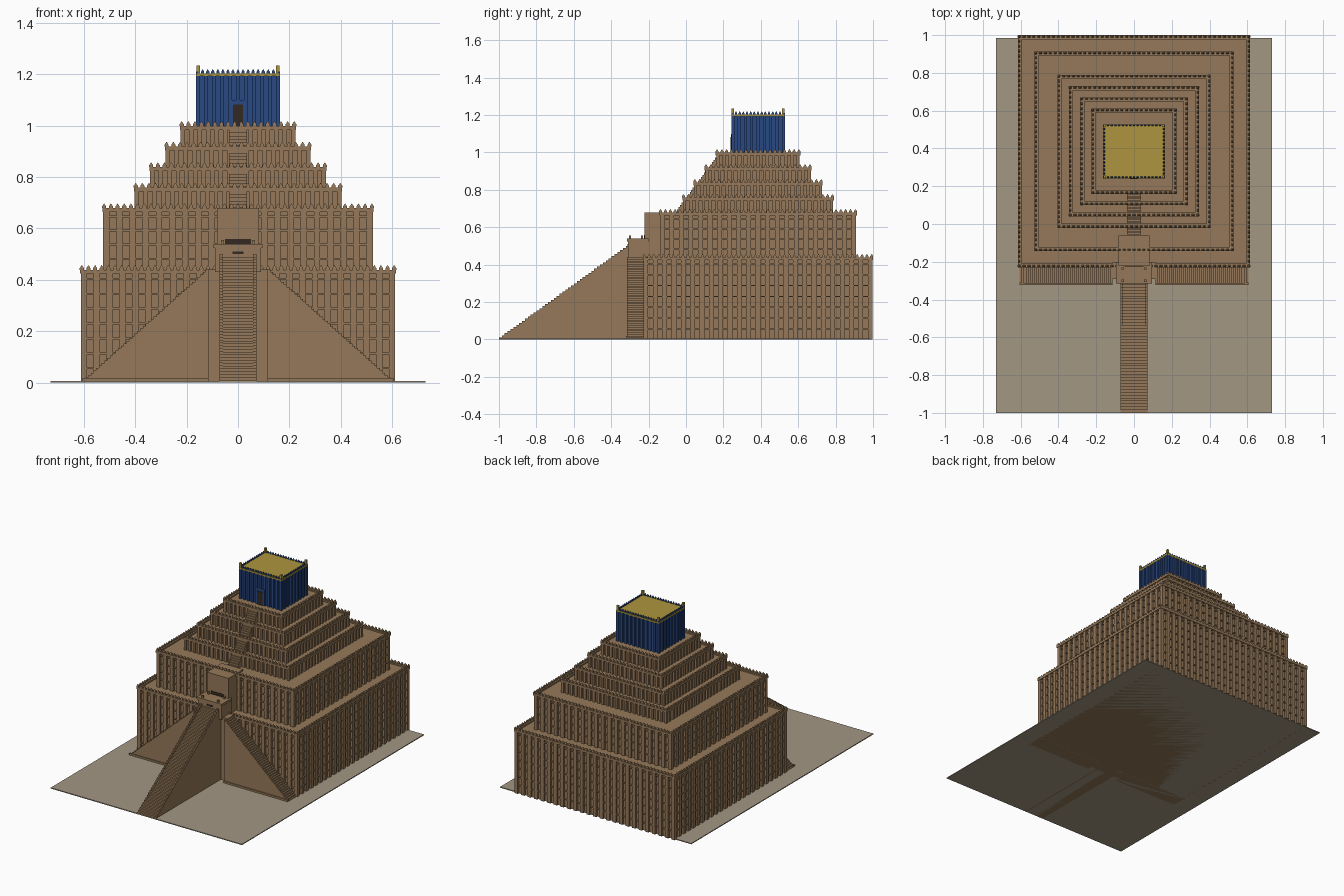
import bpy, bmesh
from mathutils import Matrix, Vector

if "Cube" in bpy.data.objects:
    bpy.data.objects.remove(bpy.data.objects["Cube"])

CY = 0.385  # centre of the stepped tower in y


def material(name, rgb):
    m = bpy.data.materials.new(name)
    m.diffuse_color = (*rgb, 1)
    m.use_nodes = True
    m.node_tree.nodes["Principled BSDF"].inputs["Base Color"].default_value = m.diffuse_color
    return m


BRICK = material("mud_brick", (0.30, 0.19, 0.10))
DARK = material("dark_opening", (0.035, 0.022, 0.015))
BLUE = material("blue_glaze", (0.022, 0.065, 0.23))
GOLD = material("gold", (0.42, 0.30, 0.05))
SAND = material("sand", (0.36, 0.31, 0.23))


def finish(bm, name, mat):
    bmesh.ops.recalc_face_normals(bm, faces=bm.faces)
    me = bpy.data.meshes.new(name)
    bm.to_mesh(me)
    bm.free()
    me.materials.append(mat)
    ob = bpy.data.objects.new(name, me)
    bpy.context.collection.objects.link(ob)
    return ob


def box(bm, x0, x1, y0, y1, z0, z1):
    m = Matrix.Translation(((x0 + x1) / 2, (y0 + y1) / 2, (z0 + z1) / 2))
    m = m @ Matrix.Diagonal((x1 - x0, y1 - y0, z1 - z0, 1))
    bmesh.ops.create_cube(bm, size=1, matrix=m)


def boxes(name, mat, *dims):
    bm = bmesh.new()
    for d in dims:
        box(bm, *d)
    return finish(bm, name, mat)


def prism(bm, pts, direction):
    f = bm.faces.new([bm.verts.new(p) for p in pts])
    g = bmesh.ops.extrude_face_region(bm, geom=[f])["geom"]
    bmesh.ops.translate(bm, vec=Vector(direction),
                        verts=[v for v in g if isinstance(v, bmesh.types.BMVert)])


def steps(n, a0, a1, z0, z1):
    """Outline of a solid flight climbing from a0 to a1."""
    pts = [(a0, z0)]
    for i in range(n):
        z = z0 + (z1 - z0) * (i + 1) / n
        pts += [(a0 + (a1 - a0) * i / n, z), (a0 + (a1 - a0) * (i + 1) / n, z)]
    return pts + [(a1, z0)]


def ring(bm, hx, hy, t, z0, z1):
    for s in (-1, 1):
        xs = sorted((s * hx, s * (hx - t)))
        ys = sorted((s * hy, s * (hy - t)))
        box(bm, *xs, CY - hy, CY + hy, z0, z1)
        box(bm, -hx + t, hx - t, CY + ys[0], CY + ys[1], z0, z1)


def along_sides(hx, hy, gap):
    """Evenly spaced points round a rectangle, with the wall direction."""
    for half, other, axis in ((hx, hy, 0), (hy, hx, 1)):
        n = max(2, round(2 * half / gap))
        for i in range(n + 1):
            a = -half + 2 * half * i / n
            for s in (-1, 1):
                yield ((a, CY + s * other) if axis == 0 else (s * other, CY + a)), axis


def pilasters(bm, hx, hy, gap, w, d, z0, z1):
    for (x, y), ax in along_sides(hx - w / 2, hy - w / 2, gap):
        u, v = (w / 2, d) if ax == 0 else (d, w / 2)
        # keep the outer face flush with the rectangle
        x = min(max(x, -hx + u), hx - u)
        y = min(max(y, CY - hy + v), CY + hy - v)
        x = x if ax == 0 else (hx - u) * (1 if x > 0 else -1)
        y = y if ax == 1 else CY + (hy - v) * (1 if y > CY else -1)
        box(bm, x - u, x + u, y - v, y + v, z0, z1)


def merlons(bm, hx, hy, gap, w, z0, h):
    for (x, y), ax in along_sides(hx, hy, gap):
        u, v = (w / 2, w / 3) if ax == 0 else (w / 3, w / 2)
        box(bm, x - u, x + u, y - v, y + v, z0, z0 + h * 0.4)
        m = Matrix.Translation((x, y, z0 + h * 0.7)) @ Matrix.Diagonal((u, v, 1, 1))
        m = m @ Matrix.Rotation(0.7853982, 4, 'Z')
        bmesh.ops.create_cone(bm, cap_ends=True, segments=4, radius1=1.3,
                              radius2=0, depth=h * 0.6, matrix=m)


# Ground slab
boxes("ground_slab", SAND, (-0.73, 0.73, -1, 0.985, 0, 0.006))

# Six terraces: half width, bottom, floor, pilaster gap, number of courses
tiers = [(0.615, 0, 0.43, 0.05, 7), (0.528, 0.43, 0.67, 0.05, 4),
         (0.405, 0.67, 0.75, 0.034, 0), (0.345, 0.75, 0.83, 0.034, 0),
         (0.285, 0.83, 0.91, 0.034, 0), (0.226, 0.91, 0.99, 0.034, 0)]
for k, (h, z0, z1, gap, courses) in enumerate(tiers, 1):
    bm = bmesh.new()
    c = h - 0.016
    box(bm, -c, c, CY - c, CY + c, z0, z1)
    finish(bm, f"terrace_{k}_core", BRICK)
    bm = bmesh.new()
    pilasters(bm, h - 0.003, h - 0.003, gap, gap * 0.5, 0.008, z0, z1)
    finish(bm, f"terrace_{k}_buttresses", BRICK)
    bm = bmesh.new()
    for i in range(courses):
        z = z0 + (z1 - z0) * (i + 0.9) / (courses + 0.4)
        ring(bm, h - 0.007, h - 0.007, 0.012, z, z + 0.007)
    ring(bm, h, h, 0.022, z1 - 0.006, z1 + 0.009)
    finish(bm, f"terrace_{k}_parapet", BRICK)
    bm = bmesh.new()
    merlons(bm, h - 0.007, h - 0.007, 0.026, 0.016, z1 + 0.009, 0.019)
    finish(bm, f"terrace_{k}_merlons", BRICK)

# Central stair with low stepped side walls
bm = bmesh.new()
prism(bm, [(-0.058, y, z) for y, z in steps(46, -1, -0.29, 0, 0.5)], (0.116, 0, 0))
finish(bm, "central_stair", BRICK)
bm = bmesh.new()
for x in (-0.072, 0.058):
    prism(bm, [(x, y, z) for y, z in steps(46, -1, -0.29, 0, 0.512)], (0.014, 0, 0))
finish(bm, "central_stair_walls", BRICK)

# Side stairs against the front wall, each with a kerb along its foot
for s, side in ((-1, "left"), (1, "right")):
    bm = bmesh.new()
    prism(bm, [(x, -0.315, z) for x, z in steps(46, s * 0.605, s * 0.115, 0, 0.44)],
          (0, 0.095, 0))
    finish(bm, f"{side}_stair", BRICK)
    xs = sorted((s * 0.115, s * 0.605))
    boxes(f"{side}_stair_kerb", BRICK, (*xs, -0.322, -0.31, 0, 0.018))

# Gatehouse: landing, lower gate, upper tower, small corner posts and opening
boxes("stair_landing", BRICK, (-0.115, 0.115, -0.29, -0.2, 0, 0.44))
boxes("gate_block", BRICK, (-0.09, 0.09, -0.31, -0.2, 0.43, 0.535),
      (-0.095, 0.095, -0.315, -0.2, 0.525, 0.54))
boxes("gate_opening", DARK, (-0.022, 0.022, -0.313, -0.3, 0.5, 0.51))
boxes("gate_tower", BRICK, (-0.082, 0.082, -0.222, -0.06, 0.43, 0.68))
boxes("gate_posts", BRICK, *[(x - .006, x + .006, y - .006, y + .006, 0.535, 0.555)
      for x in (-0.06, 0.06) for y in (-0.3, -0.235)])
boxes("gate_tower_opening", DARK, (-0.05, 0.05, -0.225, -0.21, 0.54, 0.56))

# Short flights up the small terraces
for k, (h, z0, z1, *_) in enumerate(tiers[2:], 3):
    bm = bmesh.new()
    y = CY - h
    prism(bm, [(-0.036, a, z) for a, z in steps(7, y - 0.035, y + 0.018, z0, z1 + 0.008)],
          (0.072, 0, 0))
    finish(bm, f"upper_stair_{k}", BRICK)

# Blue shrine with ribs, doorway, gold roof and corner posts
TX, TY = 0.163, 0.143
boxes("shrine_core", BLUE, (-TX + .01, TX - .01, CY - TY + .01, CY + TY - .01, 0.99, 1.195))
bm = bmesh.new()
pilasters(bm, TX, TY, 0.032, 0.016, 0.006, 0.99, 1.195)
finish(bm, "shrine_ribs", BLUE)
boxes("shrine_door_frame", BLUE, (-0.035, 0.035, CY - TY - 0.001, CY - TY + 0.02, 0.99, 1.1))
boxes("shrine_door", DARK, (-0.02, 0.02, CY - TY - 0.005, CY - TY + 0.02, 0.99, 1.082))
boxes("shrine_roof", GOLD, (-TX, TX, CY - TY, CY + TY, 1.193, 1.204))
bm = bmesh.new()
merlons(bm, TX - 0.006, TY - 0.006, 0.02, 0.012, 1.204, 0.017)
finish(bm, "shrine_merlons", BLUE)
boxes("shrine_corner_posts", GOLD, *[(x - .007, x + .007, y - .007, y + .007, 1.2, 1.235)
      for x in (-TX + .008, TX - .008) for y in (CY - TY + .008, CY + TY - .008)])
